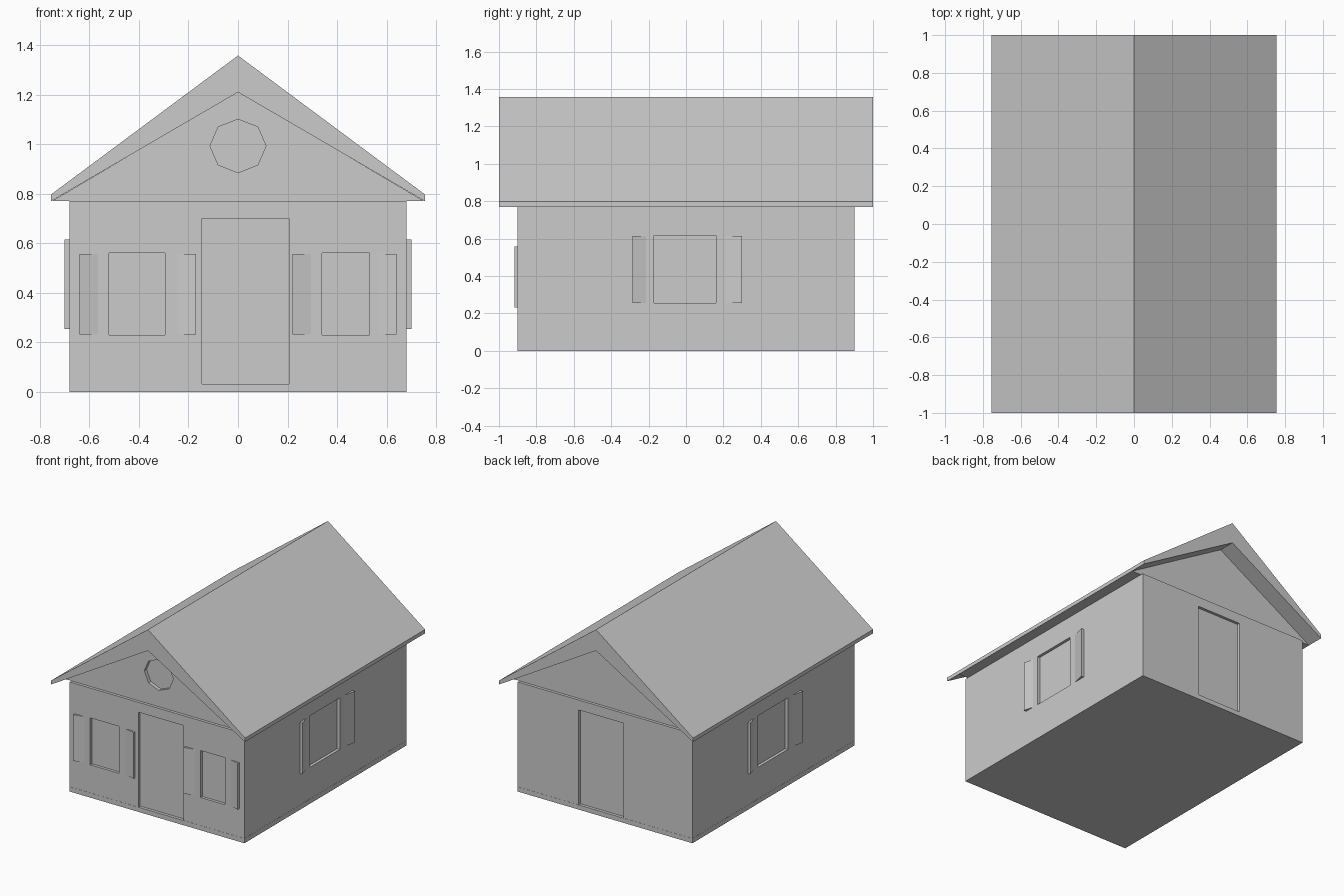
import bpy, bmesh, math
from mathutils import Matrix

if "Cube" in bpy.data.objects:
    bpy.data.objects.remove(bpy.data.objects["Cube"])


def add_object(name, bm):
    bmesh.ops.recalc_face_normals(bm, faces=bm.faces[:])
    mesh = bpy.data.meshes.new(name)
    bm.to_mesh(mesh)
    bm.free()
    ob = bpy.data.objects.new(name, mesh)
    bpy.context.collection.objects.link(ob)
    return ob


def box(bm, x0, x1, y0, y1, z0, z1):
    m = Matrix.Translation(((x0 + x1) / 2, (y0 + y1) / 2, (z0 + z1) / 2))
    m = m @ Matrix.Diagonal((x1 - x0, y1 - y0, z1 - z0, 1))
    bmesh.ops.create_cube(bm, size=1, matrix=m)


def prism_y(bm, profile, y0, y1):
    """Extrude an (x, z) profile along y."""
    face = bm.faces.new([bm.verts.new((x, y0, z)) for x, z in profile])
    new = bmesh.ops.extrude_face_region(bm, geom=[face])["geom"]
    verts = [v for v in new if isinstance(v, bmesh.types.BMVert)]
    bmesh.ops.translate(bm, verts=verts, vec=(0, y1 - y0, 0))


def carve(ob, bm):
    cutter = add_object(ob.name + "_cutter", bm)
    cutter.hide_render = True
    mod = ob.modifiers.new("openings", 'BOOLEAN')
    mod.object, mod.operation, mod.solver = cutter, 'DIFFERENCE', 'EXACT'
    bpy.context.view_layer.objects.active = ob
    bpy.ops.object.modifier_apply(modifier=mod.name)
    bpy.data.objects.remove(cutter)


def shutter(name, outer, inner, z0, z1, depth, place):
    """Tilted leaf: outer edge stands off the wall, inner edge meets it."""
    bm = bmesh.new()
    plan = [(outer, 0.01), (outer, -depth), (inner, 0), (inner, 0.01)]
    face = bm.faces.new([bm.verts.new((x, y, z0)) for x, y in plan])
    new = bmesh.ops.extrude_face_region(bm, geom=[face])["geom"]
    verts = [v for v in new if isinstance(v, bmesh.types.BMVert)]
    bmesh.ops.translate(bm, verts=verts, vec=(0, 0, z1 - z0))
    bm.transform(place)
    add_object(name, bm)


W, D, EAVE, R = 0.68, 0.90, 0.77, 0.02

# Foundation strip
bm = bmesh.new()
box(bm, -W - 0.001, W + 0.001, -D - 0.001, D + 0.001, 0, 0.033)
add_object("foundation", bm)

# Walls with recessed doors and windows
bm = bmesh.new()
box(bm, -W, W, -D, D, 0.02, EAVE)
walls = add_object("walls", bm)
bm = bmesh.new()
for s in (-1, 1):
    ya, yb = sorted((s * (D - R), s * (D + 0.1)))
    xa, xb = sorted((s * (W - R), s * (W + 0.1)))
    box(bm, -0.145, 0.205, ya, yb, 0.03, 0.70)
    wy0, wy1 = sorted((s * -0.17, s * 0.16))
    box(bm, xa, xb, wy0, wy1, 0.255, 0.617)
for x0, x1 in ((-0.52, -0.295), (0.34, 0.53)):
    box(bm, x0, x1, -D - 0.1, -D + R, 0.23, 0.56)
carve(walls, bm)

# Attic gable block with a recessed octagonal window
bm = bmesh.new()
prism_y(bm, [(-0.752, EAVE), (0.752, EAVE), (0, 1.212)], -0.88, 0.88)
attic = add_object("attic_gables", bm)
bm = bmesh.new()
octagon = [(0.113 * math.cos(i * math.pi / 4), 0.993 + 0.108 * math.sin(i * math.pi / 4))
           for i in range(8)]
prism_y(bm, octagon, -1.0, -0.855)
carve(attic, bm)

# Roof
bm = bmesh.new()
prism_y(bm, [(-0.755, EAVE), (0, 1.21), (0.755, EAVE),
             (0.755, 0.797), (0, 1.358), (-0.755, 0.797)], -1, 1)
add_object("roof", bm)

# Front shutters
front = Matrix.Translation((0, -D, 0))
for i, (o, n) in enumerate(((-0.64, -0.565), (-0.17, -0.245), (0.22, 0.295), (0.64, 0.57))):
    shutter(f"front_shutter_{i + 1}", o, n, 0.232, 0.557, 0.017, front)

# Side shutters
for side, ang in (("right", math.pi / 2), ("left", -math.pi / 2)):
    place = Matrix.Rotation(ang, 4, 'Z') @ Matrix.Translation((0, -W, 0))
    for i, (o, n) in enumerate(((-0.285, -0.213), (0.30, 0.212))):
        shutter(f"{side}_shutter_{i + 1}", o, n, 0.255, 0.615, 0.02, place)
